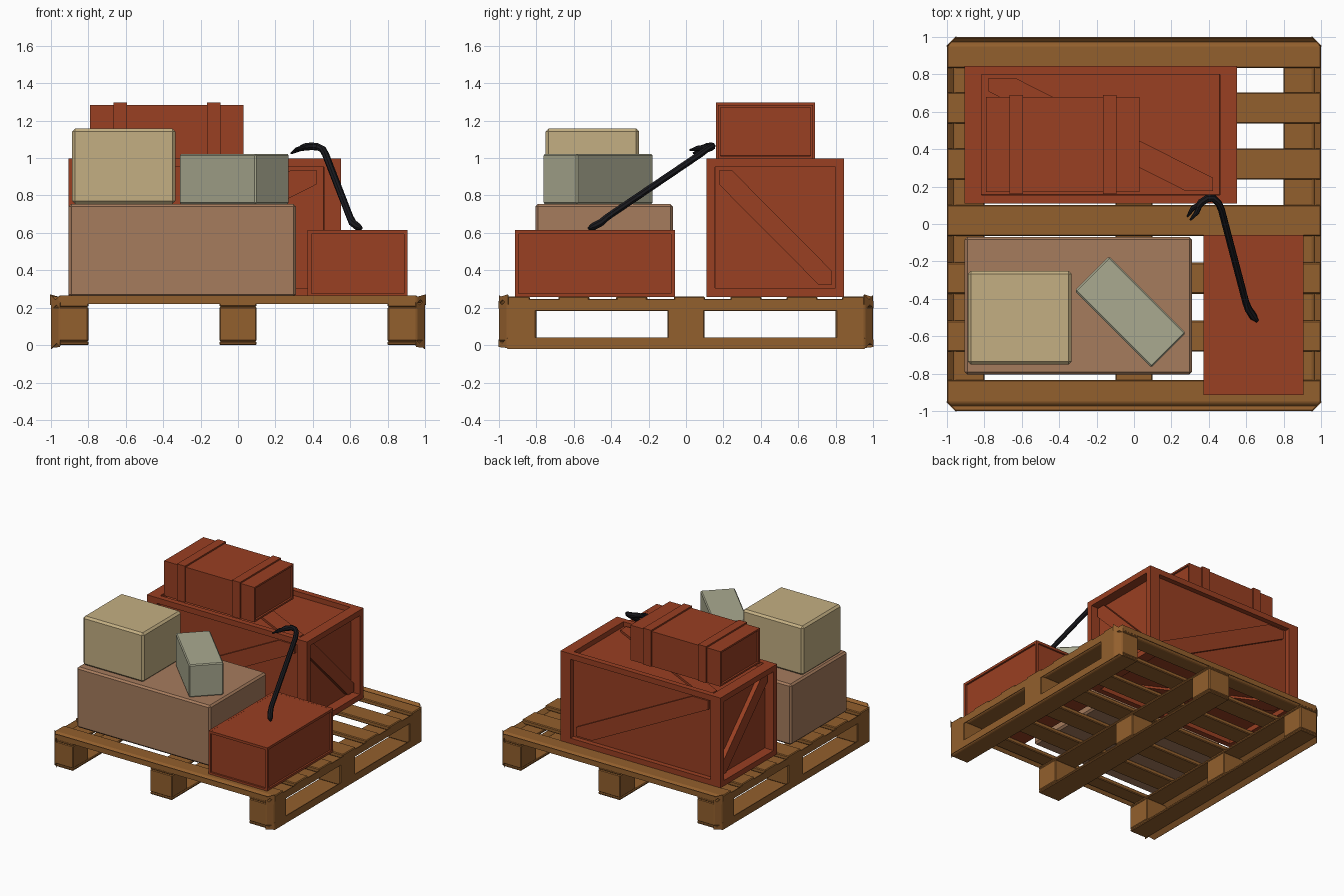
import bpy, bmesh, math
from mathutils import Vector

if "Cube" in bpy.data.objects:
    bpy.data.objects.remove(bpy.data.objects["Cube"])


def material(name, rgb):
    m = bpy.data.materials.new(name)
    m.diffuse_color = (*rgb, 1)
    m.use_nodes = True
    m.node_tree.nodes["Principled BSDF"].inputs["Base Color"].default_value = m.diffuse_color
    return m


RED = material("red_wood", (0.32, 0.05, 0.016))
WOOD = material("pallet_wood", (0.29, 0.115, 0.026))
BROWN = material("brown_card", (0.38, 0.20, 0.11))
CREAM = material("cream_card", (0.55, 0.43, 0.225))
GREY = material("grey_card", (0.40, 0.40, 0.28))
IRON = material("dark_iron", (0.010, 0.010, 0.013))


def finish(bm, name, mat, bevel=0):
    bmesh.ops.recalc_face_normals(bm, faces=bm.faces[:])
    me = bpy.data.meshes.new(name)
    bm.to_mesh(me)
    bm.free()
    me.materials.append(mat)
    ob = bpy.data.objects.new(name, me)
    bpy.context.collection.objects.link(ob)
    if bevel:
        mod = ob.modifiers.new("edge_chamfer", 'BEVEL')
        mod.width, mod.segments = bevel, 1
    return ob


def cube(lo, hi):
    lo, hi = Vector(lo), Vector(hi)
    bm = bmesh.new()
    bmesh.ops.create_cube(bm, size=1)
    bmesh.ops.scale(bm, vec=hi - lo, verts=bm.verts[:])
    bmesh.ops.translate(bm, vec=(lo + hi) / 2, verts=bm.verts[:])
    bm.normal_update()
    return bm


def box(name, lo, hi, mat, bevel=0):
    return finish(cube(lo, hi), name, mat, bevel)


def pallet_piece(name, lo, hi):
    # vertical edges on the pallet corners are cut off at 45 degrees
    bm = cube(lo, hi)
    corner = [e for e in bm.edges
              if all(abs(v.co.x) > 0.999 and abs(v.co.y) > 0.999 for v in e.verts)]
    if corner:
        bmesh.ops.bevel(bm, geom=corner, offset=0.045, segments=1, affect='EDGES')
    return finish(bm, name, WOOD, 0.006)


def panel_box(name, lo, hi, rim, depth, directions):
    # box whose chosen faces are sunk panels; rim and depth are true distances
    bm = cube(lo, hi)
    faces = [f for f in bm.faces
             if any(f.normal.dot(Vector(d)) > 0.9 for d in directions)]
    bmesh.ops.inset_individual(bm, faces=faces, thickness=rim, depth=0)
    bmesh.ops.inset_individual(bm, faces=faces, thickness=0.0005, depth=-depth)
    return finish(bm, name, RED)


# pallet: skids, blocks, stringers and deck boards
for i, x in enumerate((-0.9, 0, 0.9)):
    pallet_piece(f"skid_{i}", (x - .1, -1, 0), (x + .1, 1, .02))
    pallet_piece(f"stringer_{i}", (x - .1, -1, .205), (x + .1, 1, .225))
    for j, y in enumerate((-0.9, 0, 0.9)):
        pallet_piece(f"block_{i}_{j}", (x - .1, y - .1, .02), (x + .1, y + .1, .205))
for i, y in enumerate((-.917, -.60, -.29, .018, .32, .62, .917)):
    pallet_piece(f"deck_board_{i}", (-1, y - .083, .225), (1, y + .083, .26))

# big crate: unit cube with sunk panels and a diagonal brace per face, then scaled
INSET, SINK, RAISE, CUT = .088, .055, .025, .098
bm = cube((-.5, -.5, -.5), (.5, .5, .5))
sides = bm.faces[:]
bmesh.ops.inset_individual(bm, faces=sides, thickness=INSET, depth=0)
bmesh.ops.inset_individual(bm, faces=sides, thickness=.0005, depth=-SINK)
h = .5 - INSET
# per face: outward axis, the two face axes, slope of the brace
for axis, u, v, slope in ((0, 1, 2, -1), (1, 0, 2, 1), (2, 0, 1, -1)):
    for sign in (-1, 1):
        s = -1 if (axis == 1 and sign == 1) else slope
        outline = [(-h, -h), (-h + CUT, -h), (h, h - CUT), (h, h), (h - CUT, h), (-h, -h + CUT)]
        rings = []
        for d in (.5 - SINK - .01, .5 - SINK + RAISE):
            ring = []
            for a, b in outline:
                co = [0, 0, 0]
                co[axis], co[u], co[v] = sign * d, a, b * s
                ring.append(bm.verts.new(co))
            rings.append(ring)
        for r in rings:
            bm.faces.new(r)
        for k in range(6):
            n = (k + 1) % 6
            bm.faces.new((rings[0][k], rings[0][n], rings[1][n], rings[1][k]))
bmesh.ops.scale(bm, vec=(1.455, .735, .74), verts=bm.verts[:])
bmesh.ops.translate(bm, vec=(-.178, .478, .628), verts=bm.verts[:])
finish(bm, "large_crate", RED)

# strapped chest on the crate
panel_box("strapped_chest", (-.79, .17, .998), (.03, .68, 1.285), .02, .015,
          ((1, 0, 0), (-1, 0, 0)))
for i, x in enumerate((-.63, -.13)):
    box(f"chest_strap_{i}", (x - .036, .16, .998), (x + .036, .69, 1.297), RED)

# low crate at the front right
panel_box("low_crate", (.372, -.915, .257), (.907, -.06, .615), .028, .014,
          ((1, 0, 0), (-1, 0, 0), (0, 1, 0), (0, -1, 0)))
panel_box("low_crate_lid", (.372, -.915, .60), (.907, -.06, .6155), .028, .004, ((0, 0, 1),))

# card boxes
box("brown_box", (-.905, -.805, .257), (.31, -.07, .755), BROWN, .014)
box("cream_box", (-.887, -.752, .755), (-.335, -.25, 1.157), CREAM, .016)
g = box("grey_box", (-.29, -.13, -.133), (.29, .13, .133), GREY, .008)
g.location = (-.02, -.47, .888)
g.rotation_euler.z = math.radians(-45)


def rod(name, pts, depth):
    # swept bar; each point is x, y, z, relative thickness
    cu = bpy.data.curves.new(name, 'CURVE')
    cu.dimensions = '3D'
    cu.bevel_depth, cu.bevel_resolution = depth, 2
    cu.use_fill_caps = True
    sp = cu.splines.new('POLY')
    sp.points.add(len(pts) - 1)
    for p, (x, y, z, r) in zip(sp.points, pts):
        p.co, p.radius = (x, y, z, 1), r
    cu.materials.append(IRON)
    ob = bpy.data.objects.new(name, cu)
    bpy.context.collection.objects.link(ob)
    bpy.ops.object.select_all(action='DESELECT')
    ob.select_set(True)
    bpy.context.view_layer.objects.active = ob
    bpy.ops.object.convert(target='MESH')
    bpy.ops.object.shade_smooth_by_angle()


# crowbar leaning from the low crate, with a forked claw at the top
rod("crowbar", [(.660, -.520, .624, .45), (.638, -.495, .634, 1.1), (.612, -.455, .655, 1.1),
                (.598, -.42, .685, 1), (.468, .075, 1.02, 1), (.452, .112, 1.048, 1),
                (.425, .137, 1.06, 1.05), (.395, .138, 1.063, 1.1), (.36, .115, 1.06, 1.1),
                (.342, .092, 1.054, .9)], .019)
for i, o in enumerate((-1, 1)):
    rod(f"claw_{i}", [(.355, .108, 1.058, 1), (.325 - .011 * o, .073 + .011 * o, 1.048 - .004 * o, 1),
                      (.293 - .008 * o, .03 + .009 * o, 1.034 - .008 * o, .4)], .014)
